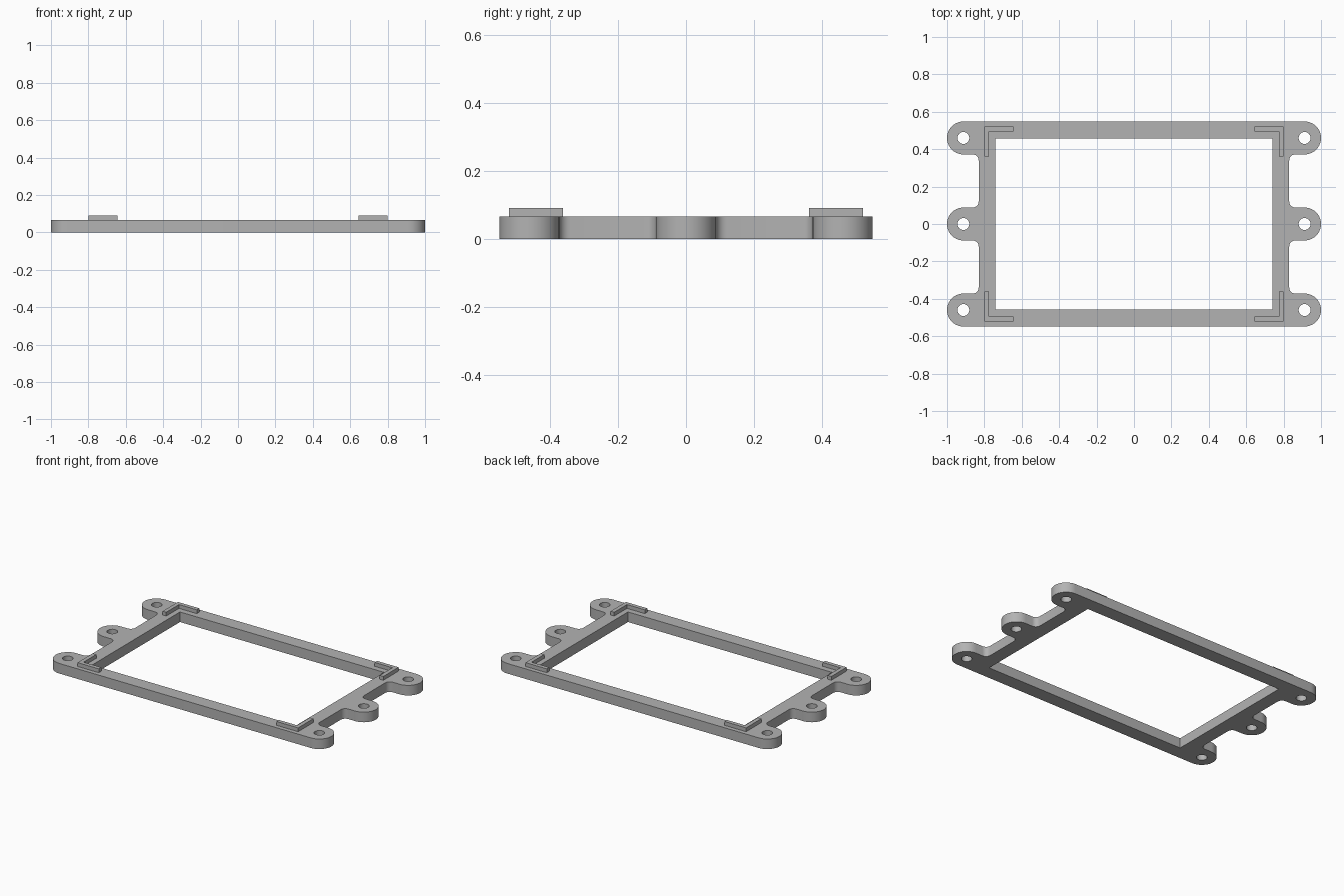
import bpy, bmesh
from math import cos, sin, radians
from mathutils import Vector

cube = bpy.data.objects.get("Cube")
if cube:
    bpy.data.objects.remove(cube)

# Main sizes
PLATE_H, RAIL_TOP = 0.066, 0.091
TAB_X, TAB_Y, TAB_R = 0.912, 0.46, 0.088
HOLE_R, FILLET = 0.032, 0.032
SIDE_X = 0.83
OPEN_X, OPEN_Y = 0.74, 0.456

grey = bpy.data.materials.new("plain grey")
grey.use_nodes = True
colour = (0.45, 0.45, 0.45, 1)
grey.diffuse_color = colour
grey.node_tree.nodes["Principled BSDF"].inputs["Base Color"].default_value = colour


def arc(cx, cy, r, start, end, steps=10):
    angles = [radians(start + (end - start) * i / steps) for i in range(steps + 1)]
    return [(cx + r * cos(a), cy + r * sin(a)) for a in angles]


def extruded(name, loops, z0, z1):
    """Fill closed outlines (inner ones become holes) and extrude upwards."""
    bm = bmesh.new()
    edges = []
    for loop in loops:
        verts = [bm.verts.new((x, y, z0)) for x, y in loop]
        edges += [bm.edges.new((v, verts[i - 1])) for i, v in enumerate(verts)]
    bmesh.ops.triangle_fill(bm, edges=edges, use_beauty=True, use_dissolve=False)
    out = bmesh.ops.extrude_face_region(bm, geom=bm.faces[:])
    top = [g for g in out["geom"] if isinstance(g, bmesh.types.BMVert)]
    bmesh.ops.translate(bm, verts=top, vec=Vector((0, 0, z1 - z0)))
    bmesh.ops.recalc_face_normals(bm, faces=bm.faces[:])
    mesh = bpy.data.meshes.new(name)
    bm.to_mesh(mesh)
    bm.free()
    mesh.materials.append(grey)
    obj = bpy.data.objects.new(name, mesh)
    bpy.context.collection.objects.link(obj)
    bpy.ops.object.select_all(action="DESELECT")
    obj.select_set(True)
    bpy.context.view_layer.objects.active = obj
    bpy.ops.object.shade_smooth_by_angle(angle=radians(30))
    return obj


# Side outline with three rounded tabs and filleted roots, bottom to top
side = []
for y in (-TAB_Y, 0, TAB_Y):
    if y > -TAB_Y:
        side += arc(SIDE_X + FILLET, y - TAB_R - FILLET, FILLET, 180, 90, 6)
    side += arc(TAB_X, y, TAB_R, -90, 90, 20)
    if y < TAB_Y:
        side += arc(SIDE_X + FILLET, y + TAB_R + FILLET, FILLET, 270, 180, 6)
outline = side + [(-x, -y) for x, y in side]

# Frame plate with window opening and screw holes
opening = [(-OPEN_X, -OPEN_Y), (OPEN_X, -OPEN_Y), (OPEN_X, OPEN_Y), (-OPEN_X, OPEN_Y)]
holes = [arc(sx * TAB_X, y, HOLE_R, 0, 360, 24)[:-1]
         for sx in (-1, 1) for y in (-TAB_Y, 0, TAB_Y)]
extruded("frame_plate", [outline, opening] + holes, 0, PLATE_H)

# L-shaped locating rails on the four corners
rail = [(0.8, 0.52), (0.645, 0.52), (0.645, 0.494),
        (0.774, 0.494), (0.774, 0.362), (0.8, 0.362)]
for sx, x_name in ((1, "left"), (-1, "right")):
    for sy, y_name in ((-1, "front"), (1, "back")):
        extruded(f"corner_rail_{y_name}_{x_name}",
                 [[(sx * x, sy * y) for x, y in rail]], PLATE_H, RAIL_TOP)
